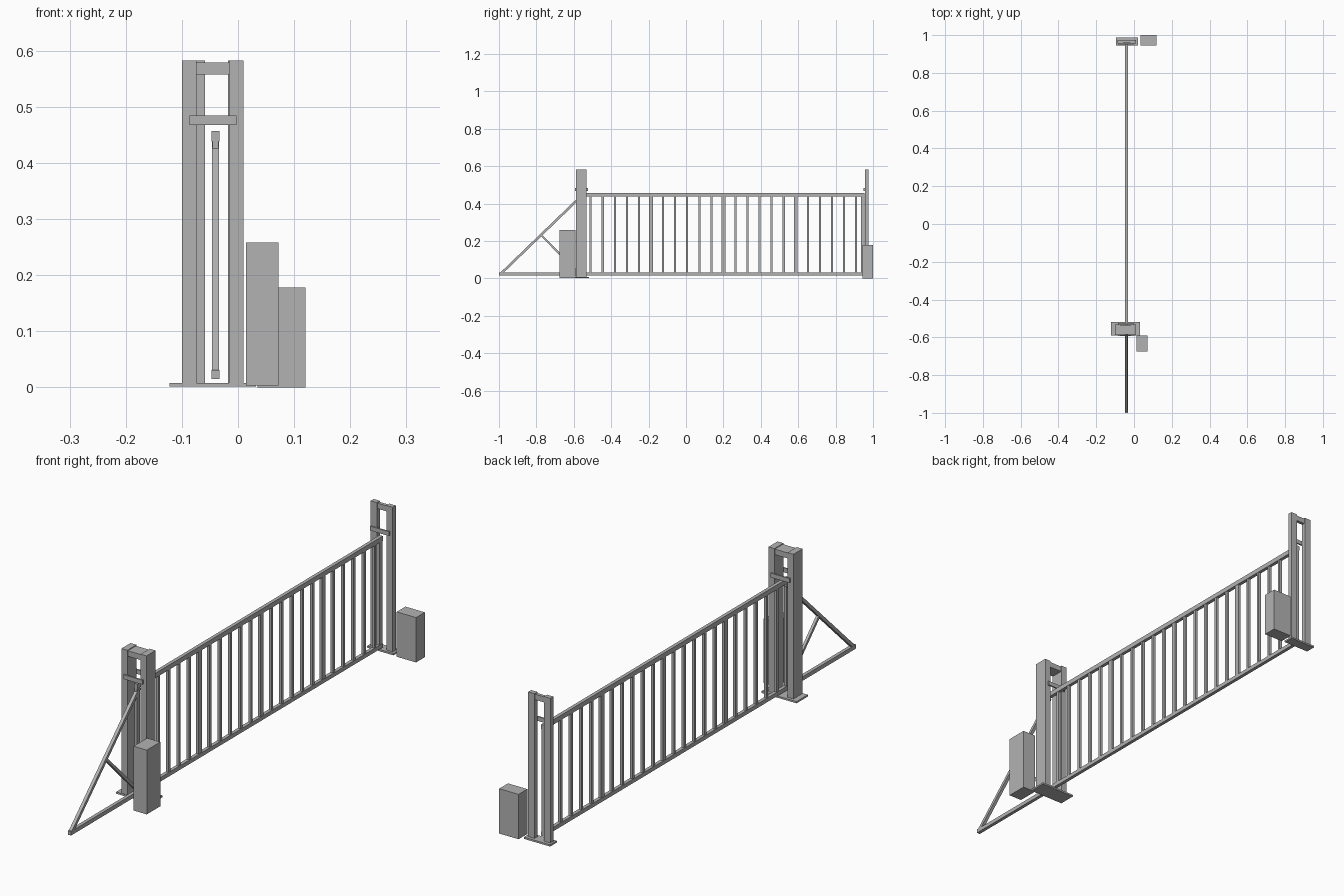
import bpy, math

cube = bpy.data.objects.get("Cube")
if cube:
    bpy.data.objects.remove(cube)

grey = bpy.data.materials.new("steel grey")
grey.use_nodes = True
tone = (0.45, 0.45, 0.45, 1)
grey.diffuse_color = tone
grey.node_tree.nodes["Principled BSDF"].inputs["Base Color"].default_value = tone

GATE_X = -0.04


def box(name, x, y, z, pitch=0):
    """Box from (low, high) spans, optionally pitched about x."""
    spans = (x, y, z)
    bpy.ops.mesh.primitive_cube_add(size=1, location=[(a + b) / 2 for a, b in spans])
    ob = bpy.context.object
    ob.name = ob.data.name = name
    ob.scale = [b - a for a, b in spans]
    ob.rotation_euler.x = pitch
    ob.data.materials.append(grey)
    return ob


def bar(name, start, end, thick):
    """Square bar between two (y, z) points in the gate plane."""
    dy, dz = end[0] - start[0], end[1] - start[1]
    cy, cz = (start[0] + end[0]) / 2, (start[1] + end[1]) / 2
    half, h = math.hypot(dy, dz) / 2, thick / 2
    return box(name, (GATE_X - h, GATE_X + h), (cy - half, cy + half),
               (cz - h, cz + h), math.atan2(dz, dy))


def portal(name, x, width, y, plate_x, plate_y, guide_sides):
    """Pair of posts with base plate, top crossbar and guide bars."""
    top = 0.582
    box(name + "_base_plate", plate_x, plate_y, (0.001, 0.008))
    box(name + "_right_post", (x[0], x[0] + width), y, (0.008, top))
    box(name + "_left_post", (x[1] - width, x[1]), y, (0.008, top))
    box(name + "_top_crossbar", (x[0] + width, x[1] - width),
        (y[0] + 0.003, y[1] - 0.003), (0.557, 0.579))
    for side in guide_sides:
        face = y[0] if side < 0 else y[1]
        box(name + "_guide_bar", (-0.086, -0.003),
            sorted((face, face + side * 0.006)), (0.467, 0.484))


# Post pairs at both ends of the opening
portal("front", (-0.1, 0.01), 0.026, (-0.588, -0.531),
       (-0.122, 0.032), (-0.59, -0.519), (-1, 1))
portal("rear", (-0.087, 0.01), 0.028, (0.956, 0.975),
       (-0.095, 0.02), (0.946, 0.988), (-1,))

# Drive and control housings
box("drive_housing", (0.014, 0.072), (-0.675, -0.59), (0.003, 0.258))
box("control_housing", (0.035, 0.12), (0.945, 1.0), (0, 0.178))

# Sliding leaf rails
rail_x = (GATE_X - 0.007, GATE_X + 0.007)
box("top_rail", rail_x, (-0.584, 0.955), (0.438, 0.457))
box("bottom_rail", rail_x, (-1.0, 0.955), (0.015, 0.031))

# Infill bars, every sixth one a wide stile
pitch = 0.0645
for i in range(25):
    wide = i % 6 == 0
    half = 0.01 if wide else 0.0055
    y = min(-0.574 + i * pitch, 0.945)
    box("stile" if wide else "infill_bar",
        (GATE_X - 0.0055, GATE_X + 0.0055), (y - half, y + half), (0.029, 0.44))

# Counterweight triangle
bar("diagonal_brace", (-0.99, 0.025), (-0.565, 0.435), 0.013)
bar("short_brace", (-0.775, 0.232), (-0.574, 0.03), 0.011)
